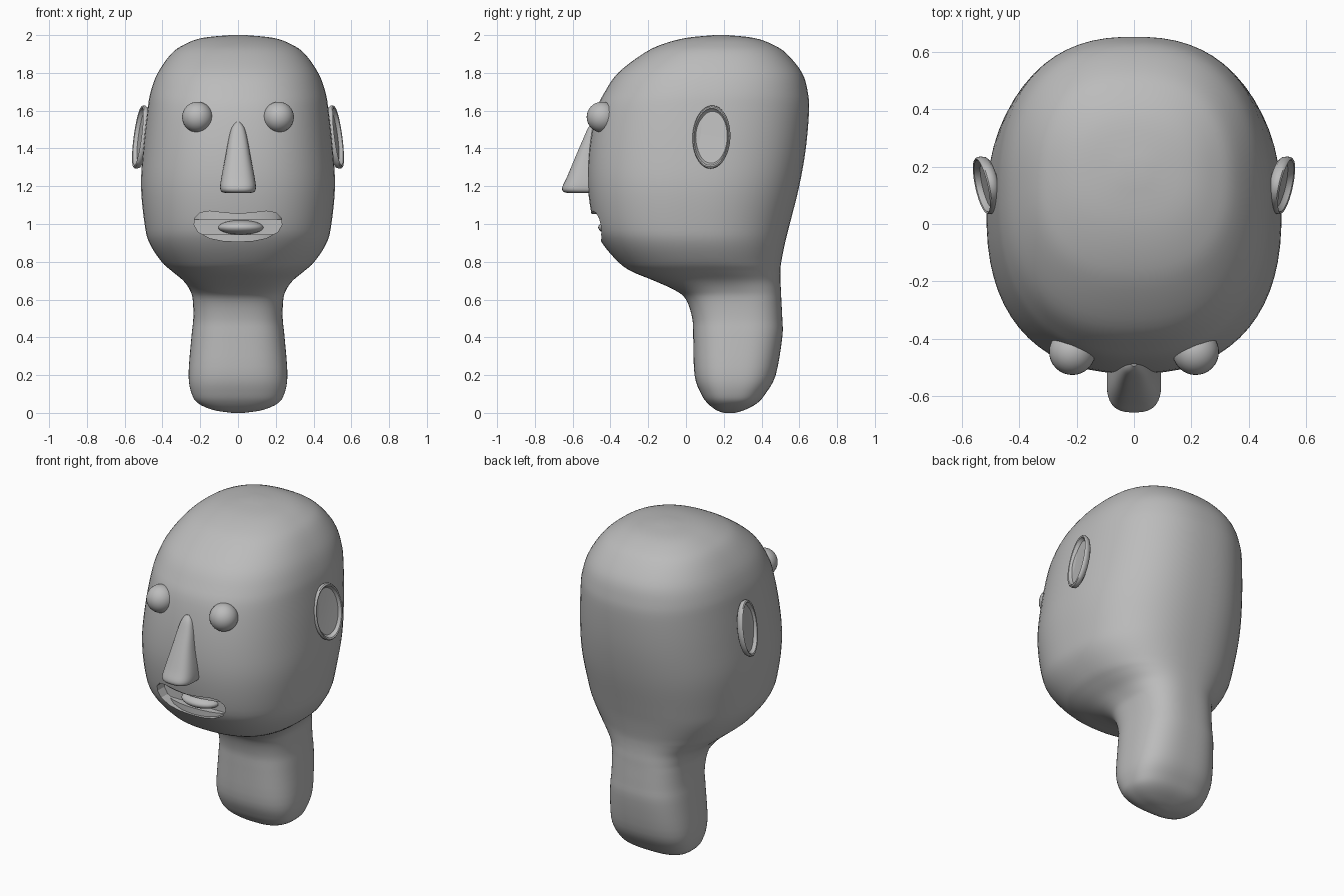
import bpy, bmesh, math
from mathutils import Matrix, Vector

if "Cube" in bpy.data.objects:
    bpy.data.objects.remove(bpy.data.objects["Cube"])

grey = bpy.data.materials.new("plain grey")
grey.diffuse_color = (0.5, 0.5, 0.5, 1)
grey.use_nodes = True
grey.node_tree.nodes["Principled BSDF"].inputs["Base Color"].default_value = grey.diffuse_color


def finish(name, bm, smooth=True):
    bmesh.ops.recalc_face_normals(bm, faces=bm.faces)
    me = bpy.data.meshes.new(name)
    bm.to_mesh(me)
    bm.free()
    me.materials.append(grey)
    ob = bpy.data.objects.new(name, me)
    bpy.context.collection.objects.link(ob)
    if smooth:
        shade(ob)
    return ob


def shade(ob, angle=40):
    bpy.ops.object.select_all(action='DESELECT')
    ob.select_set(True)
    bpy.context.view_layer.objects.active = ob
    bpy.ops.object.shade_smooth_by_angle(angle=math.radians(angle))


def spow(v, p):
    return math.copysign(abs(v) ** p, v)


def skin(bm, rings):
    """Join rings of points into a closed tube."""
    vs = [[bm.verts.new(p) for p in r] for r in rings]
    n = len(vs[0])
    for a, b in zip(vs, vs[1:]):
        for i in range(n):
            j = (i + 1) % n
            bm.faces.new((a[i], a[j], b[j], b[i]))
    bm.faces.new(vs[0])
    bm.faces.new(vs[-1])


def loft(name, rows, expo, seg=64, sub=4):
    """Superellipse sections (z, half width, front y, back y), spline-blended."""
    pts = [Vector(r) for r in rows]
    full = []
    for i in range(len(pts) - 1):
        p0, p1 = pts[max(i - 1, 0)], pts[i]
        p2, p3 = pts[i + 1], pts[min(i + 2, len(pts) - 1)]
        for k in range(sub):
            t = k / sub
            full.append(0.5 * (2 * p1 + (p2 - p0) * t + (2 * p0 - 5 * p1 + 4 * p2 - p3) * t * t
                               + (3 * p1 - p0 - 3 * p2 + p3) * t ** 3))
    full.append(pts[-1])
    rings = []
    for z, w, f, b in full:
        e = 2 / expo(z)
        ring = []
        for k in range(seg):
            a = 2 * math.pi * (k + 0.5) / seg
            ring.append((w * spow(math.cos(a), e), (f + b) / 2 + (b - f) / 2 * spow(math.sin(a), e), z))
        rings.append(ring)
    bm = bmesh.new()
    skin(bm, rings)
    return finish(name, bm)


# Head and neck in one continuous form
head = loft("head_and_neck", [
    (0.0, 0.03, 0.20, 0.26), (0.015, 0.13, 0.16, 0.31), (0.05, 0.21, 0.115, 0.375),
    (0.1, 0.245, 0.08, 0.42), (0.2, 0.262, 0.045, 0.475), (0.4, 0.247, 0.038, 0.51),
    (0.5, 0.237, 0.033, 0.51), (0.6, 0.24, 0.0, 0.505), (0.65, 0.255, -0.06, 0.503),
    (0.7, 0.29, -0.17, 0.50), (0.75, 0.35, -0.29, 0.50), (0.8, 0.405, -0.36, 0.505),
    (0.9, 0.47, -0.445, 0.525), (1.0, 0.495, -0.49, 0.55), (1.2, 0.514, -0.52, 0.60),
    (1.4, 0.502, -0.512, 0.635), (1.6, 0.48, -0.475, 0.652), (1.7, 0.463, -0.43, 0.645),
    (1.8, 0.425, -0.36, 0.615), (1.9, 0.355, -0.23, 0.535), (1.95, 0.285, -0.13, 0.46),
    (1.985, 0.19, 0.0, 0.36), (2.0, 0.04, 0.15, 0.22)],
    lambda z: 2.4 if z > 0.8 else 2.8 if z < 0.6 else 2.8 - 2 * (z - 0.6))

# Mouth opening cut into the face
half = [(0, 1.053), (0.08, 1.06), (0.15, 1.068), (0.2, 1.06), (0.23, 1.03),
        (0.232, 0.995), (0.21, 0.957), (0.15, 0.925), (0.08, 0.911), (0, 0.907)]
outline = half + [(-x, z) for x, z in half[-2:0:-1]]
bm = bmesh.new()
skin(bm, [[(x, y, z) for x, z in outline] for y in (-0.8, -0.385)])
cutter = finish("mouth_cutter", bm, False)
mod = head.modifiers.new("mouth", 'BOOLEAN')
mod.object = cutter
mod.solver = 'EXACT'
bpy.context.view_layer.objects.active = head
bpy.ops.object.modifier_apply(modifier="mouth")
bpy.data.objects.remove(cutter)
shade(head)


def ball(name, loc, size):
    bm = bmesh.new()
    bmesh.ops.create_uvsphere(bm, u_segments=32, v_segments=16, radius=1,
                              matrix=Matrix.Translation(loc) @ Matrix.Diagonal((*size, 1)))
    return finish(name, bm)


def arch(name, z0, z1, w, front):
    """Curved ridge inside the mouth."""
    arc = [(w * math.cos(a), -0.37 + (front + 0.37) * math.sin(a))
           for a in (math.pi * k / 24 for k in range(25))]
    bm = bmesh.new()
    skin(bm, [[(x, y, z) for x, y in arc] for z in (z0, z1)])
    finish(name, bm)


# Mouth interior
arch("upper_teeth", 1.025, 1.075, 0.235, -0.455)
arch("lower_teeth", 0.90, 0.945, 0.2, -0.435)
ball("tongue", (0.015, -0.38, 0.982), (0.12, 0.085, 0.038))

# Nose
loft("nose", [(1.165, 0.07, -0.63, -0.44), (1.172, 0.088, -0.65, -0.44), (1.195, 0.095, -0.655, -0.44),
              (1.25, 0.088, -0.63, -0.44), (1.35, 0.068, -0.588, -0.44), (1.45, 0.05, -0.545, -0.44),
              (1.51, 0.034, -0.518, -0.44), (1.54, 0.012, -0.495, -0.44)], lambda z: 2.8, 40)

# Eyes and dished ears on both sides
for s, side in ((-1, "left"), (1, "right")):
    ball(side + "_eye", (s * 0.215, -0.445, 1.566), (0.081, 0.081, 0.081))
    n = Vector((1, -0.22, 0.14)).normalized()
    u = Vector((0.22, 1, 0)).normalized()
    v = n.cross(u)
    rings = []
    for r, h in ((0.3, -0.03), (0.85, -0.026), (0.95, -0.018), (1, -0.002), (0.99, 0.01),
                 (0.95, 0.015), (0.9, 0.012), (0.86, 0.0), (0.82, -0.007), (0.3, -0.009)):
        ring = []
        for k in range(48):
            a = 2 * math.pi * k / 48
            p = Vector((0.517, 0.135, 1.46)) + u * (0.102 * r * math.cos(a)) + v * (0.169 * r * math.sin(a)) + n * h
            ring.append((s * p.x, p.y, p.z))
        rings.append(ring)
    bm = bmesh.new()
    skin(bm, rings)
    finish(side + "_ear", bm)
